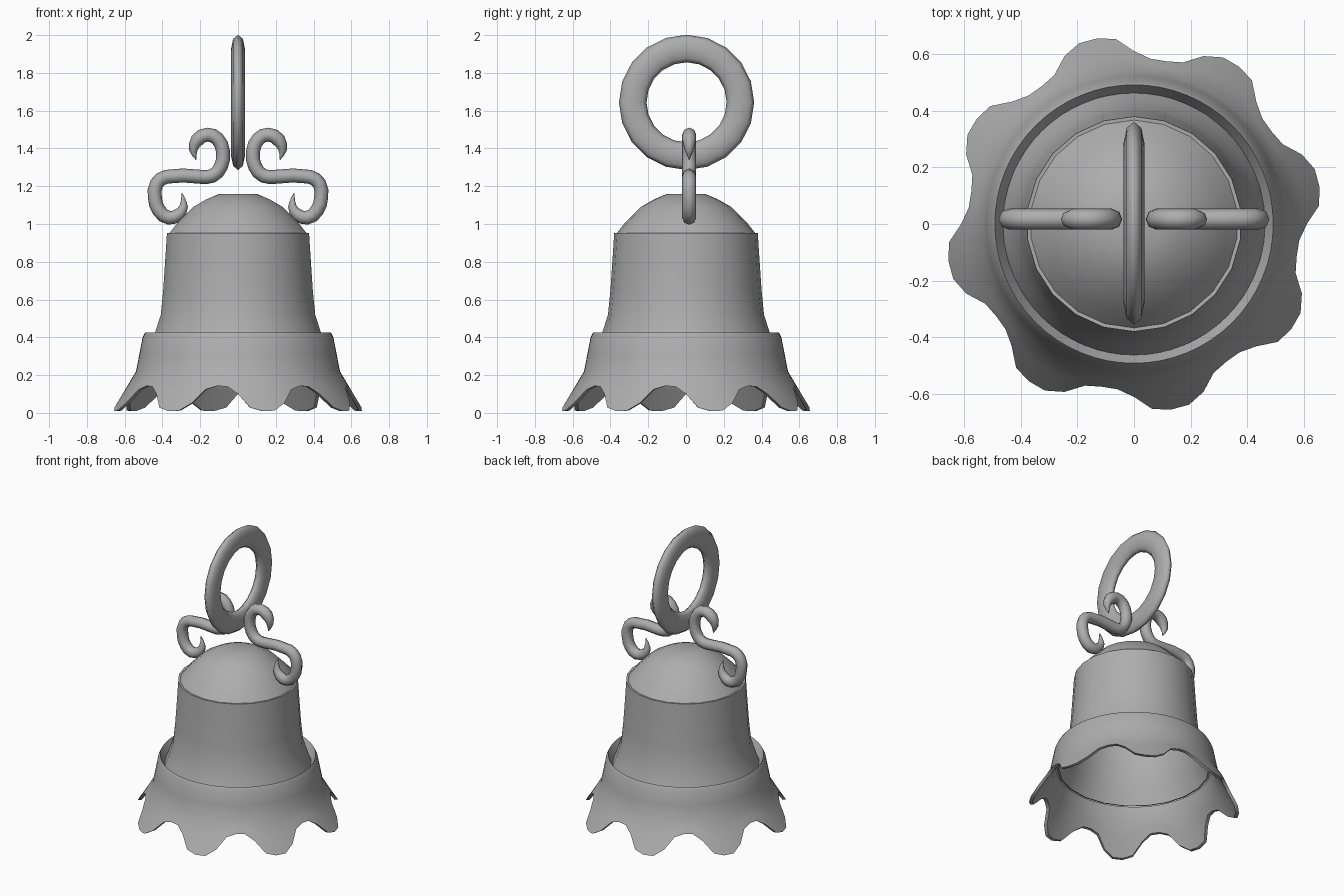
import bpy
from math import cos, sin, pi, radians

if "Cube" in bpy.data.objects:
    bpy.data.objects.remove(bpy.data.objects["Cube"])

# Dark grey metal for every part
METAL = bpy.data.materials.new("dark_grey_metal")
METAL.diffuse_color = (0.42, 0.42, 0.42, 1)
METAL.use_nodes = True
METAL.node_tree.nodes["Principled BSDF"].inputs["Base Color"].default_value = METAL.diffuse_color

def select(obj):
    bpy.ops.object.select_all(action='DESELECT')
    obj.select_set(True)
    bpy.context.view_layer.objects.active = obj

def finish(obj, angle=40):
    obj.data.materials.clear()
    obj.data.materials.append(METAL)
    select(obj)
    bpy.ops.object.shade_smooth_by_angle(angle=radians(angle))

def ring_surface(name, rows, n, point=lambda p, a: p, cap=False):
    """Rows listed top to bottom; point(row, angle) gives radius and height."""
    verts = []
    for row in rows:
        for i in range(n):
            a = 2 * pi * i / n + pi / 2
            r, z = point(row, a)
            verts.append((r * cos(a), r * sin(a), z))
    faces = []
    for j in range(len(rows) - 1):
        for i in range(n):
            k = (i + 1) % n
            faces.append((j * n + i, (j + 1) * n + i, (j + 1) * n + k, j * n + k))
    if cap:
        faces.append(tuple(range(n)))
    me = bpy.data.meshes.new(name)
    me.from_pydata(verts, [], faces)
    obj = bpy.data.objects.new(name, me)
    bpy.context.collection.objects.link(obj)
    return obj

# Dome cap
dome = [(0.10, 1.16), (0.17, 1.13), (0.24, 1.09), (0.32, 1.01), (0.368, 0.95)]
finish(ring_surface("dome", dome, 22, cap=True))

# Hollow body, flaring out inside the skirt
body = [(0.38, 0.952), (0.39, 0.80), (0.40, 0.65), (0.413, 0.52),
        (0.445, 0.42), (0.468, 0.36), (0.49, 0.30)]
body_obj = ring_surface("bell_body", body, 22)
m = body_obj.modifiers.new("shell", 'SOLIDIFY')
m.thickness = 0.015
m.offset = -1
select(body_obj)
bpy.ops.object.modifier_apply(modifier="shell")
finish(body_obj)

# Scalloped skirt with eight lobes: sloped lip, outer wall, rim, inner wall
FLARE = [(0.0, 0.675), (0.11, 0.605), (0.22, 0.54), (0.40, 0.505), (0.425, 0.492)]

def flare(z):
    for (z0, r0), (z1, r1) in zip(FLARE, FLARE[1:]):
        if z <= z1:
            return r0 + (r1 - r0) * (z - z0) / (z1 - z0)
    return FLARE[-1][1]

def skirt_point(row, a):
    z, inset = row
    if z < 0.22:
        wave = sin(pi / 2 * cos(8 * (a - radians(13))))
        rim = 0.076 - 0.066 * wave
        z = rim + (0.22 - rim) * z / 0.22
    return flare(z) - inset, z

skirt_rows = [(0.37, 0.048), (0.425, 0), (0.40, 0), (0.31, 0), (0.22, 0), (0.11, 0),
              (0.0, 0), (0.0, 0.022), (0.11, 0.022), (0.22, 0.022), (0.30, 0.03)]
finish(ring_surface("scalloped_skirt", skirt_rows, 64, skirt_point))

# Hanging ring, flattened sideways
bpy.ops.mesh.primitive_torus_add(major_segments=20, minor_segments=8,
                                 major_radius=0.285, minor_radius=0.073,
                                 location=(0, 0.003, 1.644), rotation=(0, pi / 2, 0))
ring = bpy.context.object
ring.name = "hanging_ring"
ring.scale = (1, 1, 0.5)
finish(ring, 60)

# Pair of tapered scrolls: x, z, thickness
PATH = [(0.222, 1.34, 0.05), (0.236, 1.39, 0.6), (0.215, 1.445, 1), (0.162, 1.473, 1),
        (0.108, 1.45, 1), (0.08, 1.385, 1), (0.09, 1.305, 1), (0.135, 1.255, 1),
        (0.20, 1.25, 1), (0.38, 1.25, 1), (0.43, 1.215, 1), (0.44, 1.14, 1),
        (0.417, 1.07, 1), (0.365, 1.033, 1), (0.315, 1.05, 0.9), (0.287, 1.095, 0.6),
        (0.298, 1.165, 0.05)]
for side, name in ((1, "scroll_right"), (-1, "scroll_left")):
    cu = bpy.data.curves.new(name, 'CURVE')
    cu.dimensions = '3D'
    cu.bevel_depth = 0.037
    cu.bevel_resolution = 2
    cu.resolution_u = 2
    sp = cu.splines.new('BEZIER')
    sp.bezier_points.add(len(PATH) - 1)
    for bp, (x, z, r) in zip(sp.bezier_points, PATH):
        bp.co = (side * x, 0.017, z)
        bp.radius = r
        bp.handle_left_type = bp.handle_right_type = 'AUTO'
    obj = bpy.data.objects.new(name, cu)
    bpy.context.collection.objects.link(obj)
    select(obj)
    bpy.ops.object.convert(target='MESH')
    finish(bpy.context.object, 60)
